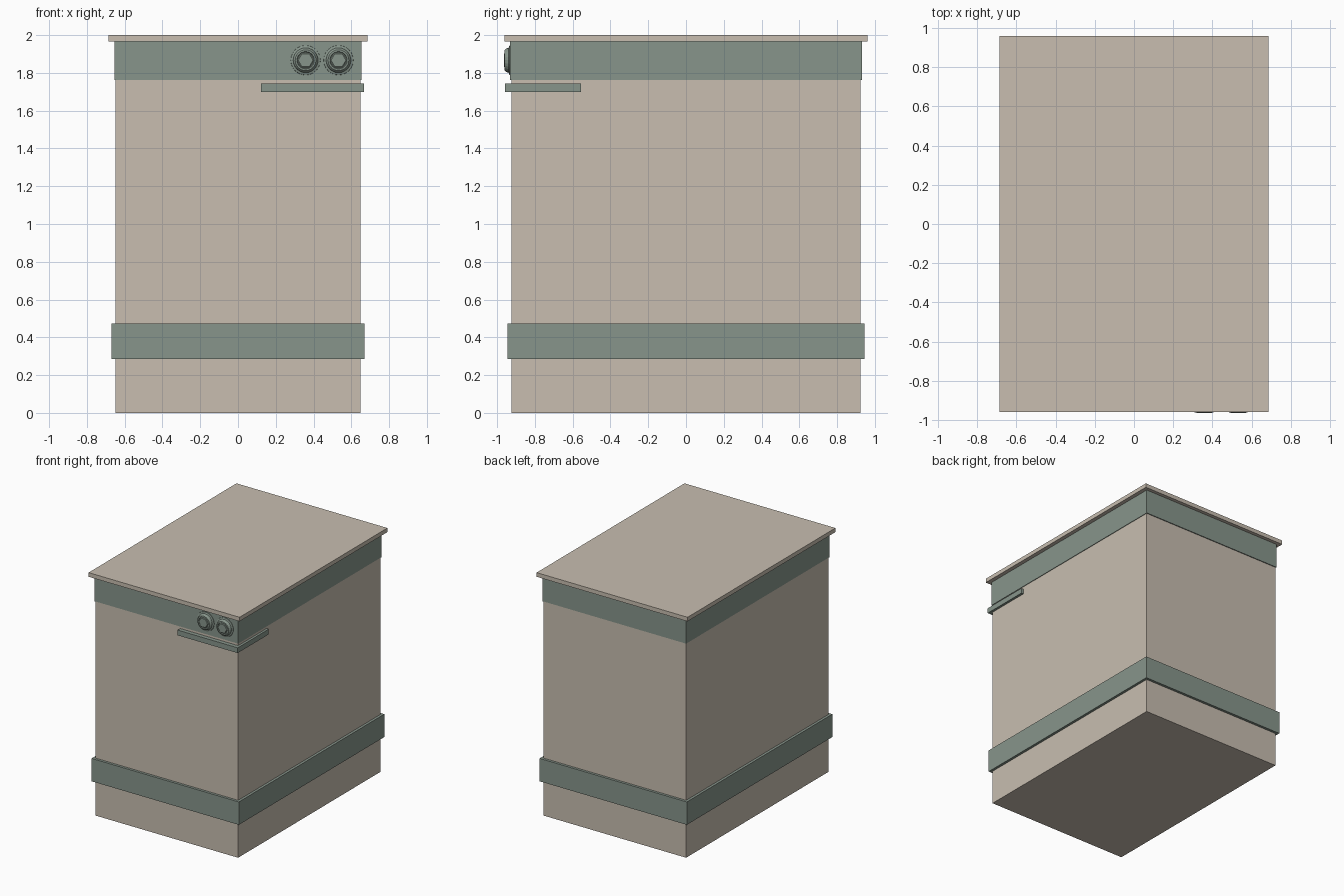
import bpy, bmesh, math

if "Cube" in bpy.data.objects:
    bpy.data.objects.remove(bpy.data.objects["Cube"])


def material(name, color):
    m = bpy.data.materials.new(name)
    m.diffuse_color = (*color, 1)
    m.use_nodes = True
    m.node_tree.nodes["Principled BSDF"].inputs["Base Color"].default_value = m.diffuse_color
    return m


TAN = material("warm beige", (0.58, 0.515, 0.435))
GREEN = material("grey green", (0.245, 0.302, 0.26))


def finish(name, bm, mat):
    bmesh.ops.recalc_face_normals(bm, faces=bm.faces)
    me = bpy.data.meshes.new(name)
    bm.to_mesh(me)
    bm.free()
    me.materials.append(mat)
    ob = bpy.data.objects.new(name, me)
    bpy.context.collection.objects.link(ob)
    return ob


def box(name, lo, hi, mat):
    bm = bmesh.new()
    bmesh.ops.create_cube(bm, size=1)
    for v in bm.verts:
        v.co = [(a + b) / 2 + c * (b - a) for a, b, c in zip(lo, hi, v.co)]
    return finish(name, bm, mat)


def slab(name, hx, hy, z0, z1, mat):
    return box(name, (-hx, -hy, z0), (hx, hy, z1), mat)


def lathe(name, x, z, profile, sides, mat):
    """Turn (radius, y) pairs around an axis facing the front."""
    bm = bmesh.new()
    rings = []
    for r, y in profile:
        rings.append([bm.verts.new((x + r * math.cos(2 * math.pi * i / sides), y,
                                    z + r * math.sin(2 * math.pi * i / sides)))
                      for i in range(sides)])
    for a, b in zip(rings, rings[1:]):
        for i in range(sides):
            j = (i + 1) % sides
            bm.faces.new((a[i], a[j], b[j], b[i]))
    bm.faces.new(rings[0])
    bm.faces.new(rings[-1])
    return finish(name, bm, mat)


# Main cabinet with lid and bands
slab("body", 0.648, 0.924, 0, 1.97, TAN)
slab("lid", 0.686, 0.96, 1.966, 2.0, TAN)
slab("upper_band", 0.653, 0.931, 1.763, 1.966, GREEN)
slab("lower_band", 0.669, 0.945, 0.284, 0.472, GREEN)

# Corner ledge wrapping the front right corner
box("corner_ledge", (0.122, -0.958, 1.70), (0.668, -0.555, 1.743), GREEN)

# Two round knobs with a flared base, rounded rim and hexagonal centre
for n, x in (("left", 0.358), ("right", 0.532)):
    lathe(n + "_knob", x, 1.867,
          [(0.080, -0.925), (0.078, -0.935), (0.066, -0.939), (0.063, -0.950),
           (0.055, -0.960), (0.046, -0.961), (0.043, -0.954)], 24, GREEN)
    lathe(n + "_knob_hex", x, 1.867,
          [(0.045, -0.952), (0.045, -0.960), (0.039, -0.964)], 6, GREEN)
